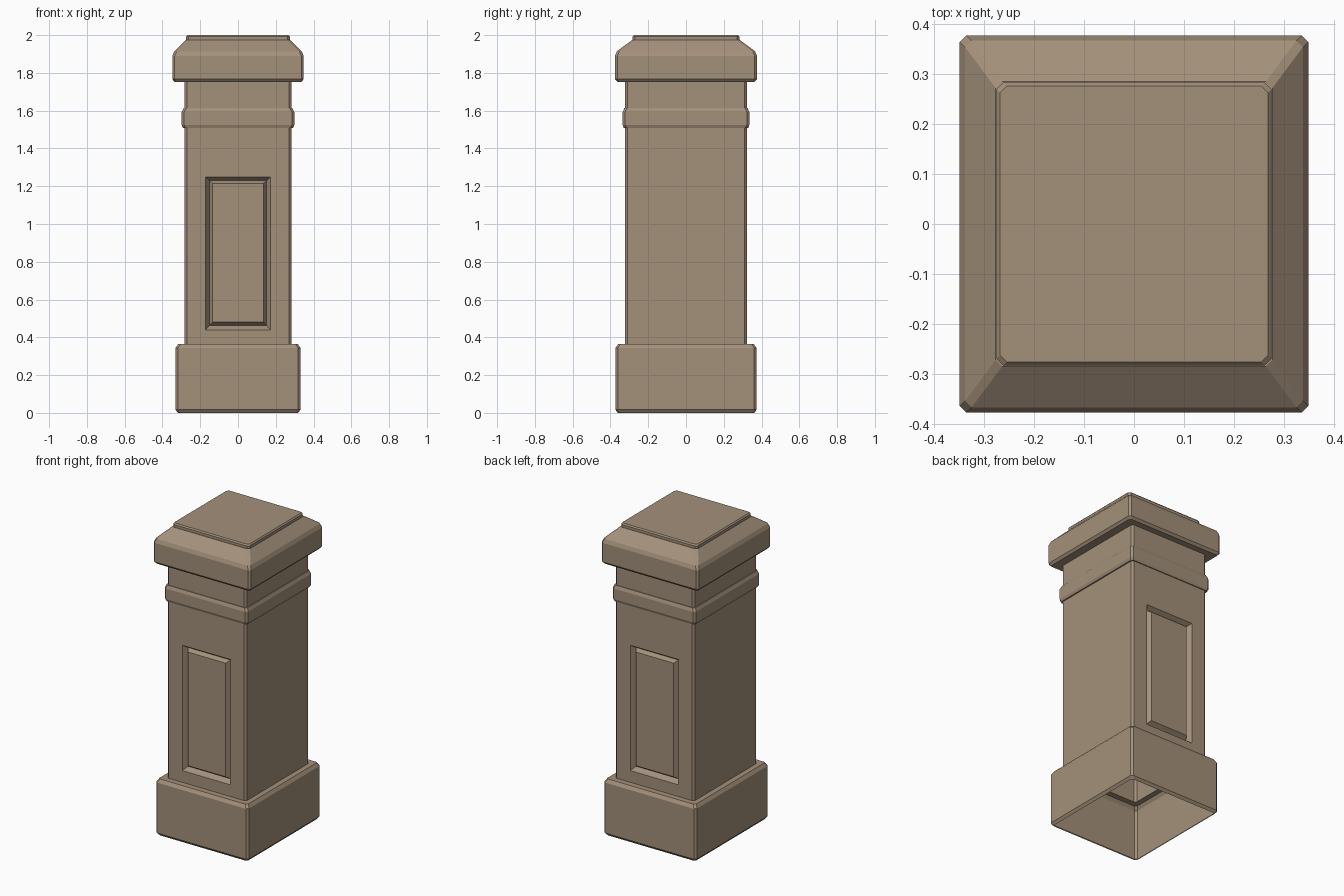
import bpy, bmesh

if "Cube" in bpy.data.objects:
    bpy.data.objects.remove(bpy.data.objects["Cube"])

stone = bpy.data.materials.new("tan stone")
stone.diffuse_color = (0.37, 0.28, 0.195, 1)
stone.use_nodes = True
stone.node_tree.nodes["Principled BSDF"].inputs["Base Color"].default_value = stone.diffuse_color


def ring(bm, hx, hy, z, c=0.013):
    """Rectangle with chamfered corners; edge 0 is the front, edge 4 the back."""
    pts = [(-hx + c, -hy), (hx - c, -hy), (hx, -hy + c), (hx, hy - c),
           (hx - c, hy), (-hx + c, hy), (-hx, hy - c), (-hx, -hy + c)]
    return [bm.verts.new((x, y, z)) for x, y in pts]


def bridge(bm, a, b, skip=()):
    n = len(a)
    for i in range(n):
        if i not in skip:
            bm.faces.new((a[i], a[(i + 1) % n], b[(i + 1) % n], b[i]))


def finish(bm, name):
    me = bpy.data.meshes.new(name)
    bm.to_mesh(me)
    bm.free()
    me.materials.append(stone)
    ob = bpy.data.objects.new(name, me)
    bpy.context.collection.objects.link(ob)
    return ob


def stack(name, levels, cap_top=False):
    """Open shell through a list of (half x, half y, z) levels."""
    bm = bmesh.new()
    rings = [ring(bm, *lv) for lv in levels]
    for a, b in zip(rings, rings[1:]):
        bridge(bm, a, b)
    if cap_top:
        bm.faces.new(rings[-1])
    return finish(bm, name)


SX, SY = 0.283, 0.323   # shaft half sizes

# hollow plinth, open underneath
stack("base", [(0.318, 0.361, 0), (0.331, 0.374, 0.017), (0.331, 0.374, 0.343),
               (0.317, 0.36, 0.364), (SX, SY, 0.364)])

# shaft with a moulded panel on front and back
bm = bmesh.new()
low, high = ring(bm, SX, SY, 0.364), ring(bm, SX, SY, 1.508)
bridge(bm, low, high, skip=(0, 4))
for edge, s in ((0, -1), (4, 1)):
    loop = [low[edge], low[edge + 1], high[edge + 1], high[edge]]
    # half width, bottom, top, depth of each moulding step
    for w, z0, z1, d in ((0.172, 0.44, 1.25, 0), (0.152, 0.462, 1.23, 0.03),
                         (0.135, 0.48, 1.215, 0.004)):
        y = s * (SY - d)
        new = [bm.verts.new((-s * x, y, z)) for x, z in
               ((-w, z0), (w, z0), (w, z1), (-w, z1))] if s < 0 else \
              [bm.verts.new((x, y, z)) for x, z in
               ((w, z0), (-w, z0), (-w, z1), (w, z1))]
        bridge(bm, loop, new)
        loop = new
    bm.faces.new(loop)
finish(bm, "shaft")

# raised band and neck
stack("neck_band", [(SX, SY, 1.508), (0.291, 0.329, 1.508), (0.298, 0.335, 1.524),
                    (0.298, 0.335, 1.592), (0.288, 0.327, 1.613),
                    (SX, SY, 1.613), (SX, SY, 1.752)])

# sloped cap with flat top plate
stack("cap", [(SX, SY, 1.752), (0.335, 0.363, 1.752), (0.348, 0.376, 1.767),
              (0.348, 0.376, 1.89), (0.337, 0.366, 1.914),
              (0.276, 0.284, 1.975), (0.274, 0.282, 1.975),
              (0.274, 0.282, 1.992), (0.267, 0.275, 2.0)], cap_top=True)
